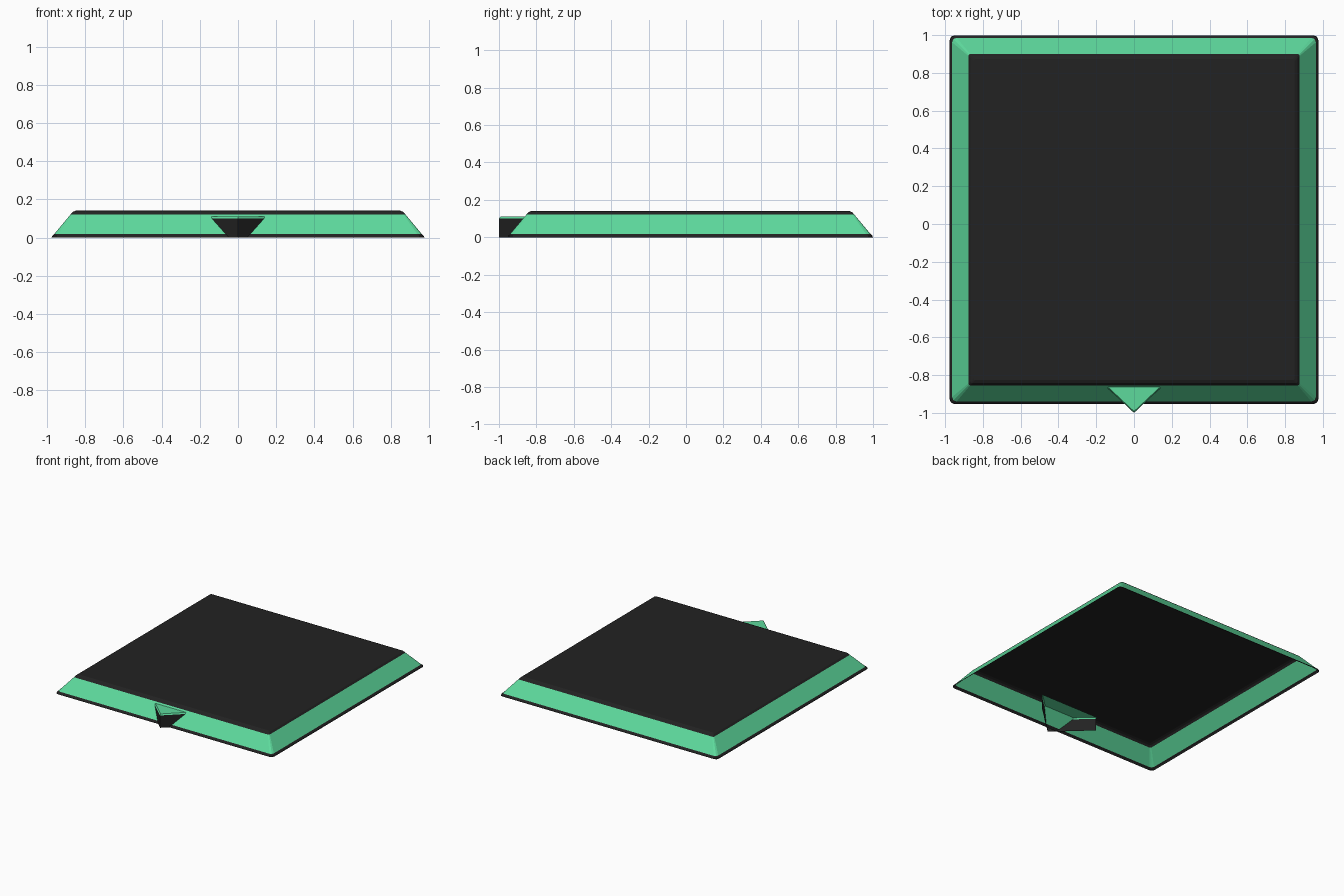
import bpy, bmesh, math

if "Cube" in bpy.data.objects:
    bpy.data.objects.remove(bpy.data.objects["Cube"])


def material(name, rgb):
    m = bpy.data.materials.new(name)
    m.diffuse_color = (*rgb, 1)
    m.use_nodes = True
    m.node_tree.nodes["Principled BSDF"].inputs["Base Color"].default_value = m.diffuse_color
    return m


GREEN = material("mint green", (0.11, 0.70, 0.335))
DARK = material("charcoal", (0.016, 0.016, 0.016))


def finish(bm, name):
    mesh = bpy.data.meshes.new(name)
    bm.to_mesh(mesh)
    bm.free()
    mesh.materials.append(GREEN)
    mesh.materials.append(DARK)
    obj = bpy.data.objects.new(name, mesh)
    bpy.context.collection.objects.link(obj)
    return obj


def bridge(bm, lower, upper, mat, closed=True):
    n = len(lower)
    for i in range(n if closed else n - 1):
        j = (i + 1) % n
        bm.faces.new((lower[i], lower[j], upper[j], upper[i])).material_index = mat


def rounded_square(bm, half, radius, z, cy):
    """Ring of vertices, three to each corner."""
    ring = []
    for k in range(4):
        mid = math.radians(45 + 90 * k)
        cx = math.copysign(half - radius, math.cos(mid))
        c2 = math.copysign(half - radius, math.sin(mid))
        for step in (-45, 0, 45):
            a = mid + math.radians(step)
            ring.append(bm.verts.new((cx + radius * math.cos(a),
                                      cy + c2 + radius * math.sin(a), z)))
    return ring


# Tile: hollow sloped shell, open underneath, dark rim and dark top
bm = bmesh.new()
profile = [(0.976, 0.025, 0.0), (0.974, 0.025, 0.008), (0.963, 0.024, 0.018),
           (0.877, 0.010, 0.121), (0.866, 0.010, 0.134), (0.850, 0.010, 0.141)]
rings = [rounded_square(bm, h, r, z, 0.023) for h, r, z in profile]
for i in range(len(rings) - 1):
    bridge(bm, rings[i], rings[i + 1], 0 if i == 2 else 1)
bm.faces.new(rings[-1]).material_index = 1
finish(bm, "tile_shell")

# Front pointer: wedge with dark walls and green cap, open at back and below
bm = bmesh.new()
levels = [(0.0, -1.0), (0.100, -1.0), (0.110, -0.992)]
rows = [[bm.verts.new(p) for p in ((-0.262, tip + 0.245, z), (0, tip, z),
                                   (0.262, tip + 0.245, z))]
        for z, tip in levels]
bridge(bm, rows[0], rows[1], 1, closed=False)
bridge(bm, rows[1], rows[2], 0, closed=False)
bm.faces.new(rows[2]).material_index = 0
finish(bm, "front_pointer")
